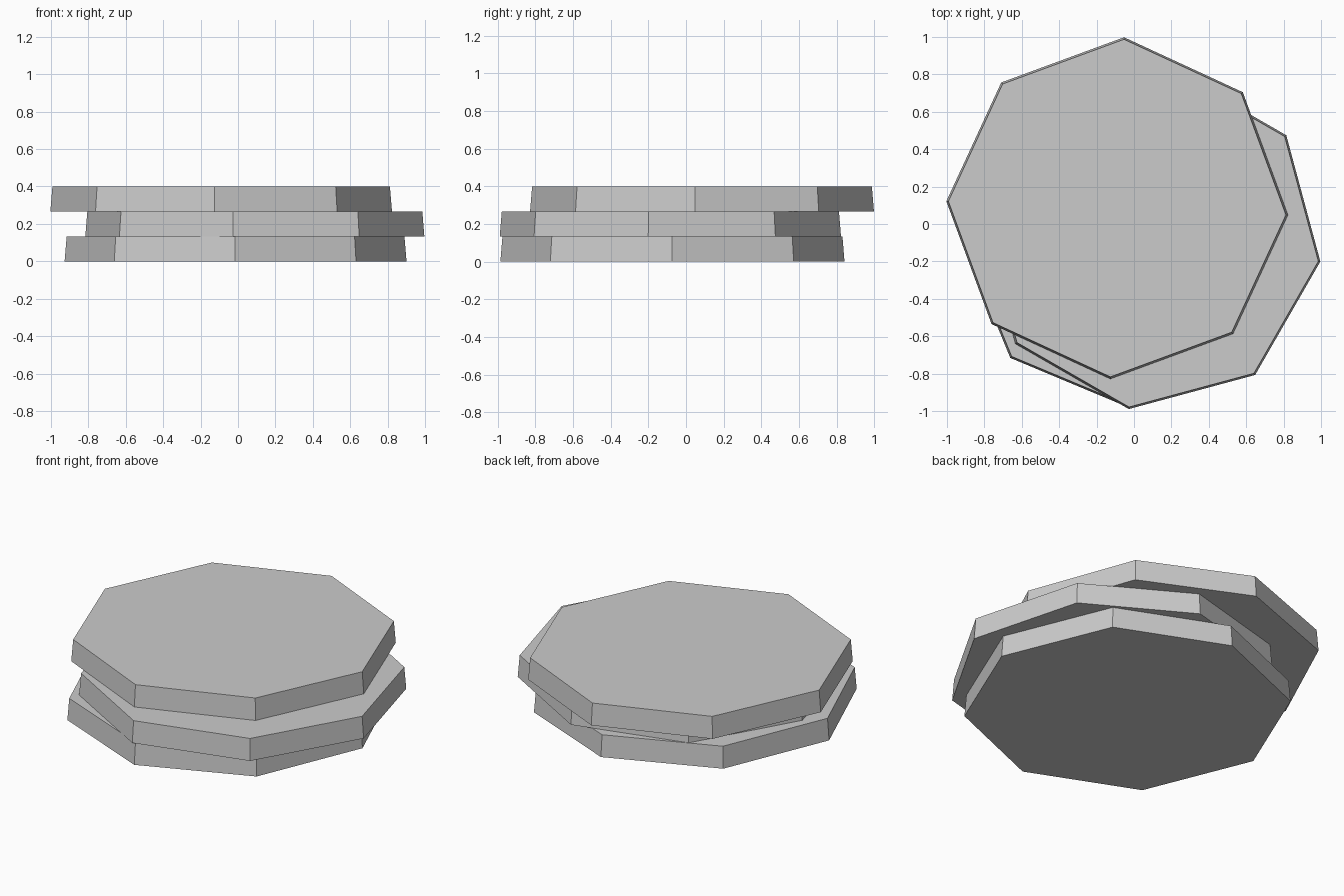
import bpy
import math

cube = bpy.data.objects.get("Cube")
if cube:
    bpy.data.objects.remove(cube, do_unlink=True)

# One plain grey for the whole stack
GREY = (0.6, 0.6, 0.6, 1.0)
grey = bpy.data.materials.new("stone_grey")
grey.use_nodes = True
grey.diffuse_color = GREY
shader = next(n for n in grey.node_tree.nodes if n.type == 'BSDF_PRINCIPLED')
shader.inputs["Base Color"].default_value = GREY

THICKNESS = 0.4 / 3
LOWER_RADIUS, UPPER_RADIUS = 0.914, 0.903


def slab(name, level, x, y, turn):
    """Slightly tapered eight-sided slab, resting on the one below."""
    bpy.ops.mesh.primitive_cone_add(
        vertices=8, radius1=LOWER_RADIUS, radius2=UPPER_RADIUS, depth=THICKNESS,
        location=(x, y, (level + 0.5) * THICKNESS),
        rotation=(0, 0, math.radians(turn)))
    obj = bpy.context.object
    obj.name = name
    obj.data.materials.append(grey)
    return obj


# Loosely stacked slabs, each shifted and turned a little
slab("bottom_slab", 0, -0.013, -0.072, -0.2)
slab("middle_slab", 1, 0.09, -0.083, -7.4)
slab("top_slab", 2, -0.09, 0.085, -2.3)
